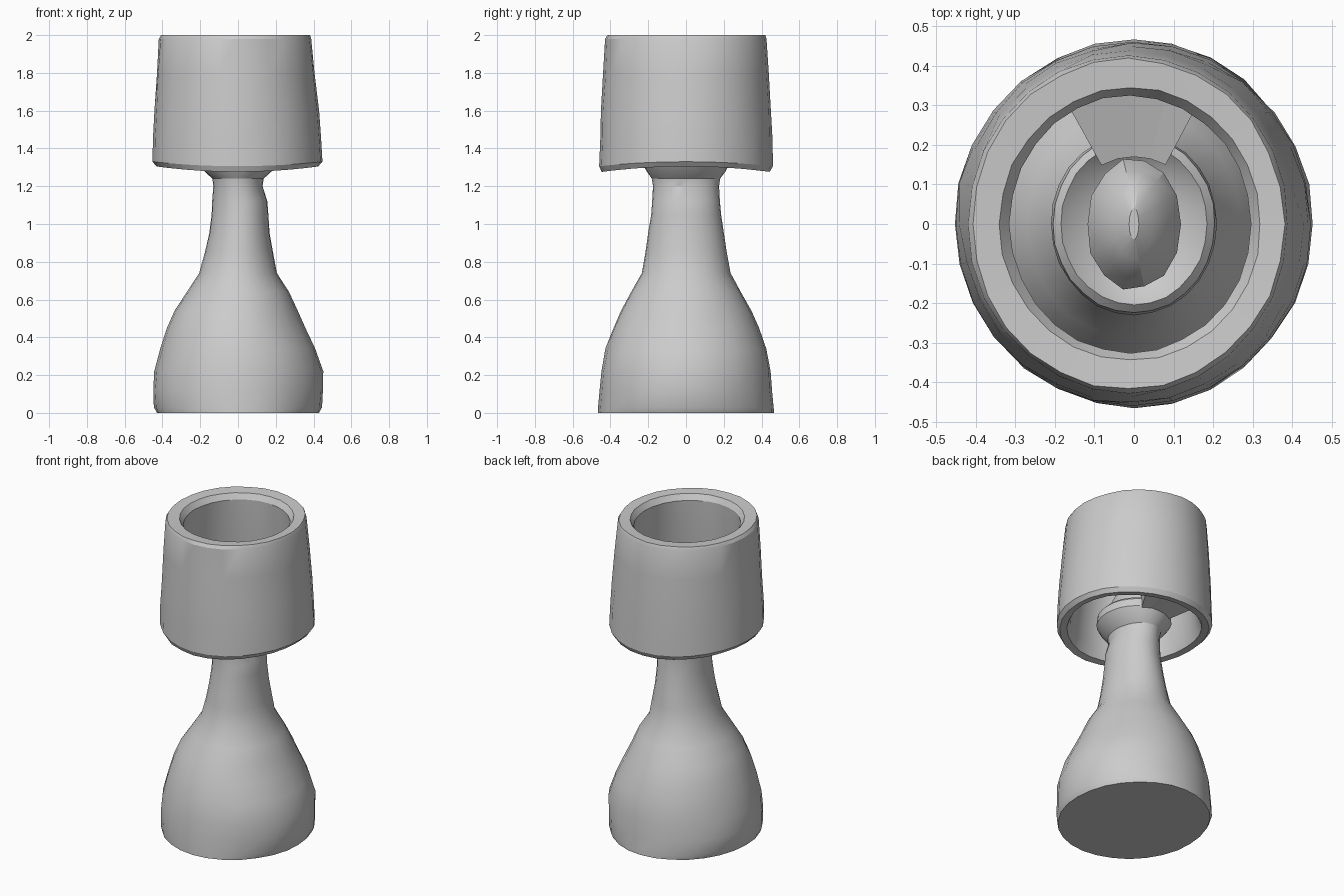
import bpy, bmesh, math, random

if "Cube" in bpy.data.objects:
    bpy.data.objects.remove(bpy.data.objects["Cube"])

random.seed(4)
SIDES = 28


def lathe(name, rows, closed=False, jitter=0.003, sides=SIDES, shape=None):
    """Stack elliptical rings (z, rx, ry, cx) into a skin; cap or loop the ends."""
    bm = bmesh.new()
    rings = []
    for z, rx, ry, cx in rows:
        ring = []
        for i in range(sides):
            a = 2 * math.pi * i / sides
            k = 1 + random.uniform(-jitter, jitter) * 2
            x, y, h = cx + rx * k * math.cos(a), ry * k * math.sin(a), z
            if shape:
                h = shape(h, a)
            ring.append(bm.verts.new((x, y, h)))
        rings.append(ring)
    pairs = list(zip(rings, rings[1:]))
    if closed:
        pairs.append((rings[-1], rings[0]))
    for lo, hi in pairs:
        for i in range(sides):
            j = (i + 1) % sides
            bm.faces.new((lo[i], lo[j], hi[j], hi[i]))
    if not closed:
        bm.faces.new(rings[0][::-1])
        bm.faces.new(rings[-1])
    bmesh.ops.recalc_face_normals(bm, faces=bm.faces)
    mesh = bpy.data.meshes.new(name)
    bm.to_mesh(mesh)
    bm.free()
    obj = bpy.data.objects.new(name, mesh)
    bpy.context.collection.objects.link(obj)
    # soft clay look with crisp rims
    bpy.ops.object.select_all(action='DESELECT')
    obj.select_set(True)
    bpy.context.view_layer.objects.active = obj
    bpy.ops.object.shade_smooth_by_angle(angle=math.radians(25))
    return obj


# Flared base, neck and socket cup
lathe("base_and_neck", [
    (0.00, 0.43, 0.465, 0.0),
    (0.03, 0.445, 0.465, 0.0),
    (0.12, 0.45, 0.455, 0.0),
    (0.22, 0.447, 0.45, 0.005),
    (0.34, 0.41, 0.425, 0.0),
    (0.45, 0.365, 0.385, -0.01),
    (0.54, 0.325, 0.345, -0.01),
    (0.64, 0.27, 0.29, 0.0),
    (0.74, 0.205, 0.235, 0.0),
    (0.85, 0.18, 0.215, 0.005),
    (0.95, 0.16, 0.2, 0.008),
    (1.05, 0.15, 0.185, 0.01),
    (1.12, 0.146, 0.18, 0.01),
    (1.20, 0.13, 0.175, 0.0),
    (1.24, 0.135, 0.18, 0.0),
    (1.28, 0.18, 0.21, 0.0),
    (1.32, 0.21, 0.23, 0.0),
    (1.37, 0.205, 0.225, 0.0),
    (1.39, 0.185, 0.205, 0.0),
    (1.36, 0.15, 0.18, 0.0),
    (1.34, 0.11, 0.15, 0.0),
])

# Pointed bulb in the socket
lathe("bulb", [
    (1.32, 0.09, 0.12, 0.0),
    (1.40, 0.115, 0.155, 0.0),
    (1.46, 0.12, 0.165, 0.0),
    (1.53, 0.09, 0.135, 0.0),
    (1.58, 0.05, 0.09, 0.0),
    (1.61, 0.012, 0.04, 0.0),
], jitter=0.015, sides=14)


# Hollow shade, lower lip dips at front and back
def lip(z, a):
    return z - 0.03 * math.sin(a) ** 2 * max(0, (1.45 - z) / 0.15)


lathe("shade", [
    (1.305, 0.43, 0.445, -0.003),
    (1.33, 0.45, 0.46, -0.003),
    (1.45, 0.446, 0.456, -0.005),
    (1.60, 0.435, 0.449, -0.008),
    (1.80, 0.419, 0.437, -0.012),
    (1.98, 0.404, 0.427, -0.014),
    (2.00, 0.395, 0.418, -0.014),
    (1.995, 0.33, 0.345, -0.01),
    (1.96, 0.305, 0.325, -0.01),
    (1.80, 0.318, 0.335, -0.01),
    (1.55, 0.345, 0.36, -0.005),
    (1.36, 0.37, 0.38, -0.003),
    (1.31, 0.39, 0.4, -0.003),
], closed=True, shape=lip)

# Bracket joining the socket to the back wall of the shade
bm = bmesh.new()
angles = [math.radians(a) for a in (62, 76, 90, 104, 119)]
levels = []
for z_in, z_out in ((1.30, 1.35), (1.39, 1.45)):
    levels.append([[bm.verts.new((r * math.cos(a), r * math.sin(a), z))
                    for a in angles]
                   for r, z in ((0.17, z_in), (0.27, (z_in + z_out) / 2), (0.37, z_out))])
grid = [levels[0][0], levels[0][1], levels[0][2], levels[1][2], levels[1][1], levels[1][0]]
for k in range(6):
    p, q = grid[k], grid[(k + 1) % 6]
    for i in range(len(angles) - 1):
        bm.faces.new((p[i], p[i + 1], q[i + 1], q[i]))
for i in (0, -1):
    bm.faces.new([row[i] for row in grid])
bmesh.ops.recalc_face_normals(bm, faces=bm.faces)
mesh = bpy.data.meshes.new("shade_bracket")
bm.to_mesh(mesh)
bm.free()
bracket = bpy.data.objects.new("shade_bracket", mesh)
bpy.context.collection.objects.link(bracket)
